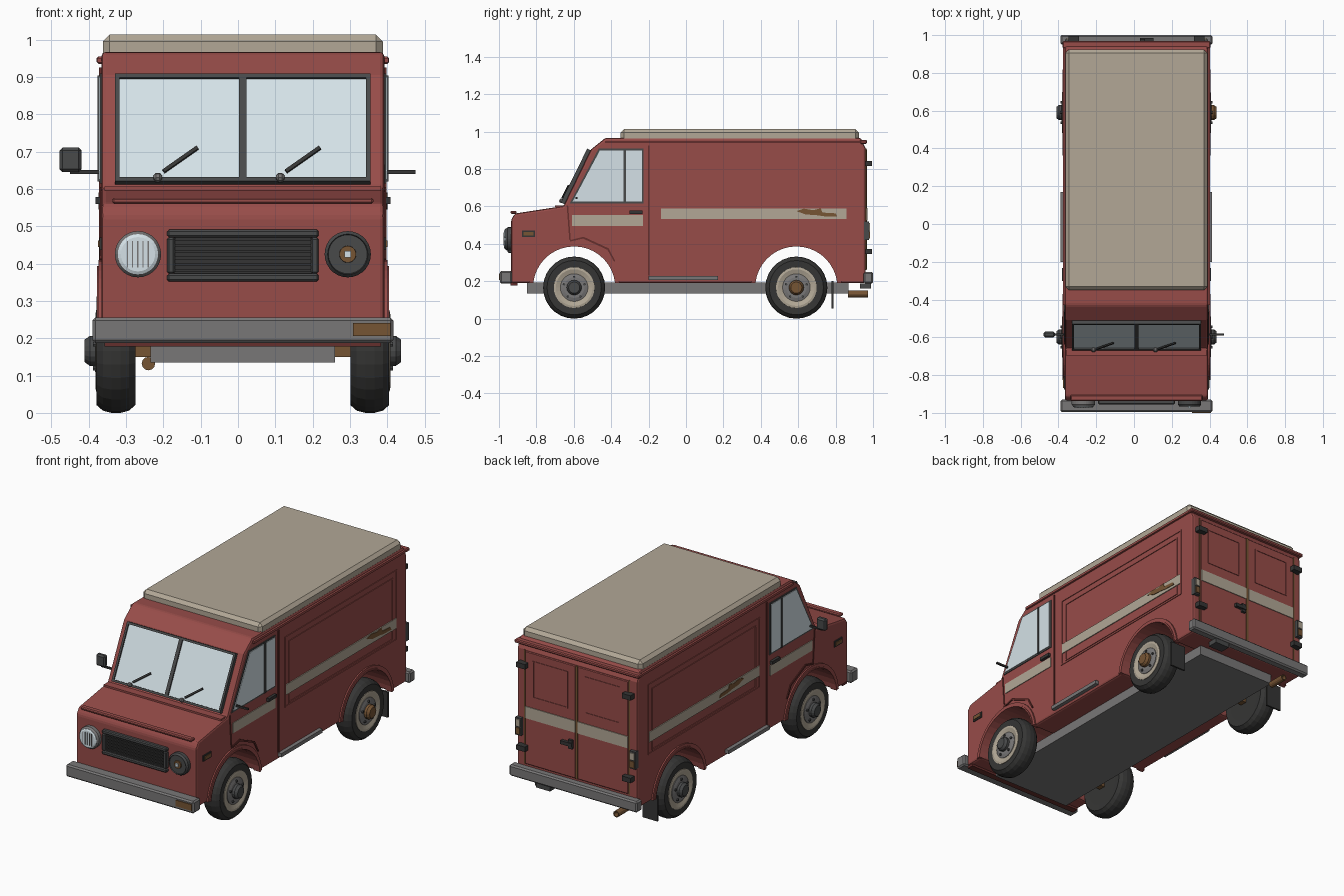
import bpy, bmesh
from math import sin, cos, radians, pi, atan2
from mathutils import Matrix, Vector

if "Cube" in bpy.data.objects:
    bpy.data.objects.remove(bpy.data.objects["Cube"])

made = []
CENTRE_X = 0.013   # body sits slightly off centre because of the mirror
W = 0.379          # half width of the body


def material(name, r, g, b):
    m = bpy.data.materials.new(name)
    m.use_nodes = True
    m.diffuse_color = (r, g, b, 1)
    m.node_tree.nodes["Principled BSDF"].inputs["Base Color"].default_value = (r, g, b, 1)
    return m


RED = material("faded_red", 0.31, 0.072, 0.066)
DARK_RED = material("dark_red", 0.13, 0.028, 0.025)
CREAM = material("cream", 0.445, 0.39, 0.305)
GLASS = material("pale_glass", 0.68, 0.775, 0.82)
GREY = material("steel_grey", 0.19, 0.185, 0.185)
DARK = material("dark_grey", 0.065, 0.067, 0.068)
BLACK = material("rubber_black", 0.036, 0.036, 0.035)
RUST = material("rust_brown", 0.18, 0.089, 0.034)


def finish(name, bm, mat, bevel=0, segments=1):
    bmesh.ops.recalc_face_normals(bm, faces=bm.faces)
    me = bpy.data.meshes.new(name)
    bm.to_mesh(me)
    bm.free()
    me.materials.append(mat)
    ob = bpy.data.objects.new(name, me)
    bpy.context.collection.objects.link(ob)
    if bevel:
        mod = ob.modifiers.new("bevel", 'BEVEL')
        mod.width, mod.segments, mod.limit_method = bevel, segments, 'ANGLE'
    made.append(ob)
    return ob


def boxes(name, mat, *dims, bevel=0):
    """Each box is x0, x1, y0, y1, z0, z1."""
    bm = bmesh.new()
    for x0, x1, y0, y1, z0, z1 in dims:
        mid = Vector((x0 + x1, y0 + y1, z0 + z1)) / 2
        scale = Matrix.Diagonal((abs(x1 - x0), y1 - y0, z1 - z0, 1))
        bmesh.ops.create_cube(bm, size=1, matrix=Matrix.Translation(mid) @ scale)
    return finish(name, bm, mat, bevel)


def prism(name, mat, pts, x0, x1, bevel=0, segments=1):
    """Side outline of (y, z) points, extruded across x."""
    bm = bmesh.new()
    f = bm.faces.new([bm.verts.new((x0, y, z)) for y, z in pts])
    r = bmesh.ops.extrude_face_region(bm, geom=[f])
    bmesh.ops.translate(bm, vec=(x1 - x0, 0, 0),
                        verts=[v for v in r["geom"] if isinstance(v, bmesh.types.BMVert)])
    return finish(name, bm, mat, bevel, segments)


def lathe(name, mat, profile, loc, turn=0, n=28):
    """Spin (radius, offset) points about the local x axis."""
    bm = bmesh.new()
    rings = [[bm.verts.new((a, r * cos(2 * pi * i / n), r * sin(2 * pi * i / n)))
              for i in range(n)] for r, a in profile]
    for p, q in zip(rings, rings[1:]):
        for i in range(n):
            j = (i + 1) % n
            bm.faces.new((p[i], p[j], q[j], q[i]))
    bm.faces.new(rings[0])
    bm.faces.new(rings[-1])
    ob = finish(name, bm, mat)
    ob.location, ob.rotation_euler = loc, (0, 0, turn)
    return ob


def arc(y, z, r, a0, a1, n=18):
    return [(y + r * cos(radians(a0 + (a1 - a0) * i / n)),
             z + r * sin(radians(a0 + (a1 - a0) * i / n))) for i in range(n + 1)]


def band(y, z, r0, r1, a0, a1):
    return arc(y, z, r0, a0, a1) + arc(y, z, r1, a1, a0)


def outline(a0, a1, z0, z1, t):
    """Four strips (a0, a1, z0, z1) round a rectangle."""
    return [(a0, a1, z0, z0 + t), (a0, a1, z1 - t, z1),
            (a0, a0 + t, z0 + t, z1 - t), (a1 - t, a1, z0 + t, z1 - t)]


AXLES = {"front": -0.598, "rear": 0.59}
HUB_Z = 0.166

# Body shell with open wheel arches
shell = [(-0.935, 0.19), (-0.935, 0.53), (-0.915, 0.562), (-0.655, 0.602), (-0.508, 0.905),
         (-0.43, 0.967), (0.935, 0.967), (0.96, 0.91), (0.96, 0.19)]
for y in (AXLES["rear"], AXLES["front"]):
    shell += arc(y, HUB_Z, 0.222, 6.2, 173.8)
prism("body_shell", RED, shell, -W, W, 0.012, 2)

# Roof cap, drip rail and chassis
boxes("roof_cap", CREAM, (-0.375, 0.375, -0.35, 0.924, 0.945, 1.013), bevel=0.018)
boxes("chassis", GREY, (-0.247, 0.247, -0.85, 0.87, 0.135, 0.192))
boxes("rear_drip_rail", RED, (-0.392, 0.392, 0.93, 0.968, 0.935, 0.955), bevel=0.005)

# Bumpers
boxes("front_bumper", GREY, (-0.403, 0.403, -0.995, -0.93, 0.187, 0.256), bevel=0.008)
boxes("rear_bumper", GREY, (-0.403, 0.403, 0.95, 1.0, 0.187, 0.25), bevel=0.008)
boxes("bumper_indicator", RUST, (0.295, 0.395, -1.0, -0.99, 0.206, 0.241))
boxes("bumper_underline", DARK_RED, (-0.37, 0.37, -0.938, -0.9, 0.178, 0.192))
boxes("tow_step", DARK, (0.15, 0.24, 0.93, 0.99, 0.16, 0.187))

# Nose: hood lip, grille and headlights
boxes("hood_lip", RED, (-0.35, 0.35, -0.938, -0.905, 0.56, 0.576), bevel=0.005)
boxes("hood_crease", RED, (-0.37, 0.37, -0.7, -0.65, 0.596, 0.606))
boxes("grille_frame", DARK, *[(a, b, -0.955, -0.93, c, d)
                              for a, b, c, d in outline(-0.203, 0.203, 0.352, 0.491, 0.021)], bevel=0.005)
boxes("grille_back", BLACK, (-0.185, 0.185, -0.942, -0.93, 0.37, 0.475))
boxes("grille_slats", BLACK, *[(-0.182, 0.182, -0.951, -0.94, 0.377 + 0.017 * i, 0.385 + 0.017 * i)
                               for i in range(6)])
FACE = -pi / 2
for name, x, mat in (("right", -0.281, GREY), ("left", 0.281, DARK)):
    lathe(name + "_headlight_ring", mat, [(0.062, 0), (0.062, 0.025), (0.054, 0.036), (0.052, 0.03)],
          (x, -0.93, 0.425), FACE)
lathe("headlight_lens", GLASS, [(0.054, 0.02), (0.054, 0.038), (0.046, 0.042)], (-0.281, -0.93, 0.425), FACE)
boxes("lens_ribs", GREY, *[(-0.311 + 0.014 * i, -0.308 + 0.014 * i, -0.975, -0.968, 0.39, 0.46)
                           for i in range(5)])
lathe("broken_socket", RUST, [(0.024, 0.02), (0.022, 0.036)], (0.281, -0.93, 0.425), FACE)
boxes("broken_bulb", GLASS, (0.272, 0.29, -0.974, -0.96, 0.416, 0.434))

# Windscreen, built upright then leaned back
lean = -atan2(0.152, 0.308)
screen = [boxes("windscreen_glass", GLASS, (-0.335, 0.335, -0.014, 0.006, 0.01, 0.31)),
          boxes("windscreen_frame", DARK,
                *[(a, b, -0.022, 0.004, c, d) for a, b, c, d in outline(-0.342, 0.342, 0, 0.32, 0.012)],
                (-0.01, 0.01, -0.022, 0.004, 0.01, 0.31))]
for x in (-0.228, 0.1):
    arm = boxes("wiper_arm", BLACK, (0.02, 0.135, -0.03, -0.022, -0.005, 0.005))
    arm.data.transform(Matrix.Translation((x, 0, 0.014)) @ Matrix.Rotation(radians(-38), 4, 'Y'))
    pivot = boxes("wiper_pivot", GREY, (x - 0.011, x + 0.011, -0.034, -0.01, -0.002, 0.02), bevel=0.006)
    screen += [arm, pivot]
for ob in screen:
    ob.location = (0, -0.65, 0.612)
    ob.rotation_euler = (lean, 0, 0)

# Everything repeated on both sides
for side, s in (("left", 1), ("right", -1)):
    def plate(part, mat, out, *rects, depth=0.01):
        return boxes(f"{side}_{part}", mat, *[(s * (W + out - depth), s * (W + out), *r) for r in rects])

    def shape(part, mat, pts, out, depth=0.01):
        return prism(f"{side}_{part}", mat, pts, s * (W + out - depth), s * (W + out))

    # Cab window and door
    shape("window_frame", DARK, [(-0.622, 0.615), (-0.467, 0.909), (-0.226, 0.909), (-0.226, 0.615)], 0.004)
    shape("window_glass", GLASS, [(-0.607, 0.625), (-0.46, 0.9), (-0.236, 0.9), (-0.236, 0.625)], 0.007)
    plate("window_bar", DARK, 0.011, (-0.334, -0.32, 0.62, 0.904))
    plate("door_stripe", CREAM, 0.004, (-0.61, -0.23, 0.495, 0.553))
    plate("door_handle", BLACK, 0.016, (-0.303, -0.233, 0.56, 0.578), depth=0.02)
    plate("door_seam", DARK_RED, 0.006, (-0.203, -0.195, 0.23, 0.925))
    shape("door_front_seam", DARK_RED, [(-0.638, 0.605), (-0.63, 0.605), (-0.616, 0.42), (-0.624, 0.42)], 0.004)
    shape("door_lower_seam", DARK_RED, [(-0.62, 0.412), (-0.55, 0.428), (-0.42, 0.368), (-0.385, 0.305),
                                        (-0.378, 0.308), (-0.414, 0.376), (-0.548, 0.438), (-0.62, 0.42)], 0.005)
    plate("drip_rail", RED, 0.011, (-0.43, 0.94, 0.938, 0.951), depth=0.02)

    # Cargo panel
    for part, g in (("panel_outer_edge", 0), ("panel_inner_edge", 0.034)):
        plate(part, RED, 0.004, *outline(-0.14 + g, 0.866 - g, 0.463 + g * 0.4, 0.863 - g, 0.006))
    plate("cargo_stripe", CREAM, 0.005, (-0.133, 0.859, 0.532, 0.59))
    c = 0.7 if s > 0 else 0.12
    shape("rust_patch", RUST, [(c - 0.11, 0.575), (c - 0.07, 0.588), (c - 0.02, 0.58), (c + 0.02, 0.59),
                               (c + 0.03, 0.567), (c + 0.1, 0.563), (c + 0.11, 0.545), (c + 0.04, 0.547),
                               (c, 0.553), (c - 0.06, 0.557)], 0.008)
    plate("side_step", GREY, 0.022, (-0.2, 0.17, 0.207, 0.228), depth=0.04)
    plate("marker_frame", BLACK, 0.005, (-0.877, -0.807, 0.436, 0.47))
    plate("marker_lamp", RUST, 0.009, (-0.868, -0.816, 0.444, 0.462))

    # Wheels, arch lips and mud flaps
    for end, y in AXLES.items():
        shape(end + "_arch_lip", RED, band(y, HUB_Z, 0.22, 0.228, 6.2, 173.8), 0.012, 0.04)
        shape(end + "_arch_flare", RED, band(y, HUB_Z, 0.226, 0.244, 6, 174), 0.008, 0.02)
        turn = 0 if s > 0 else pi
        at = (s * 0.34, y, HUB_Z)
        name = f"{side}_{end}_"
        lathe(name + "tyre", BLACK, [(0.11, -0.05), (0.145, -0.052), (0.16, -0.035), (0.166, -0.012), (0.166, 0.012),
                                     (0.16, 0.035), (0.145, 0.052), (0.108, 0.05), (0.1, 0.03)], at, turn)
        lathe(name + "rim", CREAM, [(0.11, 0.03), (0.109, 0.053), (0.098, 0.055), (0.074, 0.047)], at, turn)
        lathe(name + "wheel_disc", GREY, [(0.074, 0.04), (0.074, 0.05), (0.055, 0.056)], at, turn)
        rusty = s > 0 and end == "rear"
        lathe(name + "hub", RUST if rusty else DARK, [(0.04, 0.04), (0.04, 0.07), (0.03, 0.084)], at, turn, 16)
        for k in range(5):
            a = 2 * pi * k / 5 + pi / 2
            lathe(name + "wheel_nut", DARK, [(0.007, 0.04), (0.007, 0.062)],
                  (at[0], y + 0.057 * cos(a), HUB_Z + 0.057 * sin(a)), turn, 6)
        boxes(name + "axle_stub", RUST, (s * 0.24, s * 0.3, y - 0.02, y + 0.02, 0.15, 0.18))
    boxes(side + "_mud_flap", BLACK, (s * 0.29, s * 0.385, 0.778, 0.788, 0.055, 0.2))

    # Rear door, hinges and tail light
    boxes(side + "_rear_door", RED, (s * 0.006, s * 0.325, 0.95, 0.966, 0.262, 0.905), bevel=0.004)
    boxes(side + "_rear_door_panel", RED, *[(s * a, s * b, 0.96, 0.969, c, d)
                                           for a, b, c, d in outline(0.055, 0.275, 0.65, 0.86, 0.006)])
    boxes(side + "_rear_stripe", CREAM, (s * 0.008, s * 0.323, 0.96, 0.97, 0.525, 0.592))
    boxes(side + "_rear_door_seam", RUST, (s * 0.327, s * 0.334, 0.95, 0.964, 0.26, 0.91))
    boxes(side + "_rear_hinges", BLACK, *[(s * 0.305, s * 0.36, 0.955, 0.995, z, z + 0.028) for z in (0.815, 0.345)])
    boxes(side + "_tail_light_case", DARK, (s * 0.342, s * 0.378, 0.95, 0.978, 0.42, 0.52))
    boxes(side + "_tail_light_lens", RUST, (s * 0.347, s * 0.373, 0.97, 0.984, 0.428, 0.465))
    boxes(side + "_reverse_lens", CREAM, (s * 0.347, s * 0.373, 0.97, 0.984, 0.472, 0.512))

    # Mirror arm
    boxes(side + "_mirror_arm", BLACK, (s * 0.37, s * 0.463, -0.59, -0.58, 0.64, 0.65))

# Single parts
boxes("mirror_head", DARK, (-0.491, -0.432, -0.6, -0.57, 0.645, 0.711), bevel=0.008)
boxes("rear_centre_seam", RUST, (-0.006, 0.006, 0.95, 0.968, 0.262, 0.905))
boxes("rear_door_handle", BLACK, (0.02, 0.09, 0.96, 0.985, 0.445, 0.465), (0.02, 0.045, 0.96, 0.98, 0.43, 0.48))
lathe("exhaust_pipe", RUST, [(0.013, 0.03), (0.013, 0), (0.018, 0), (0.018, 0.105)], (-0.253, 0.972, 0.132), FACE, 12)

for ob in made:
    ob.location.x += CENTRE_X
